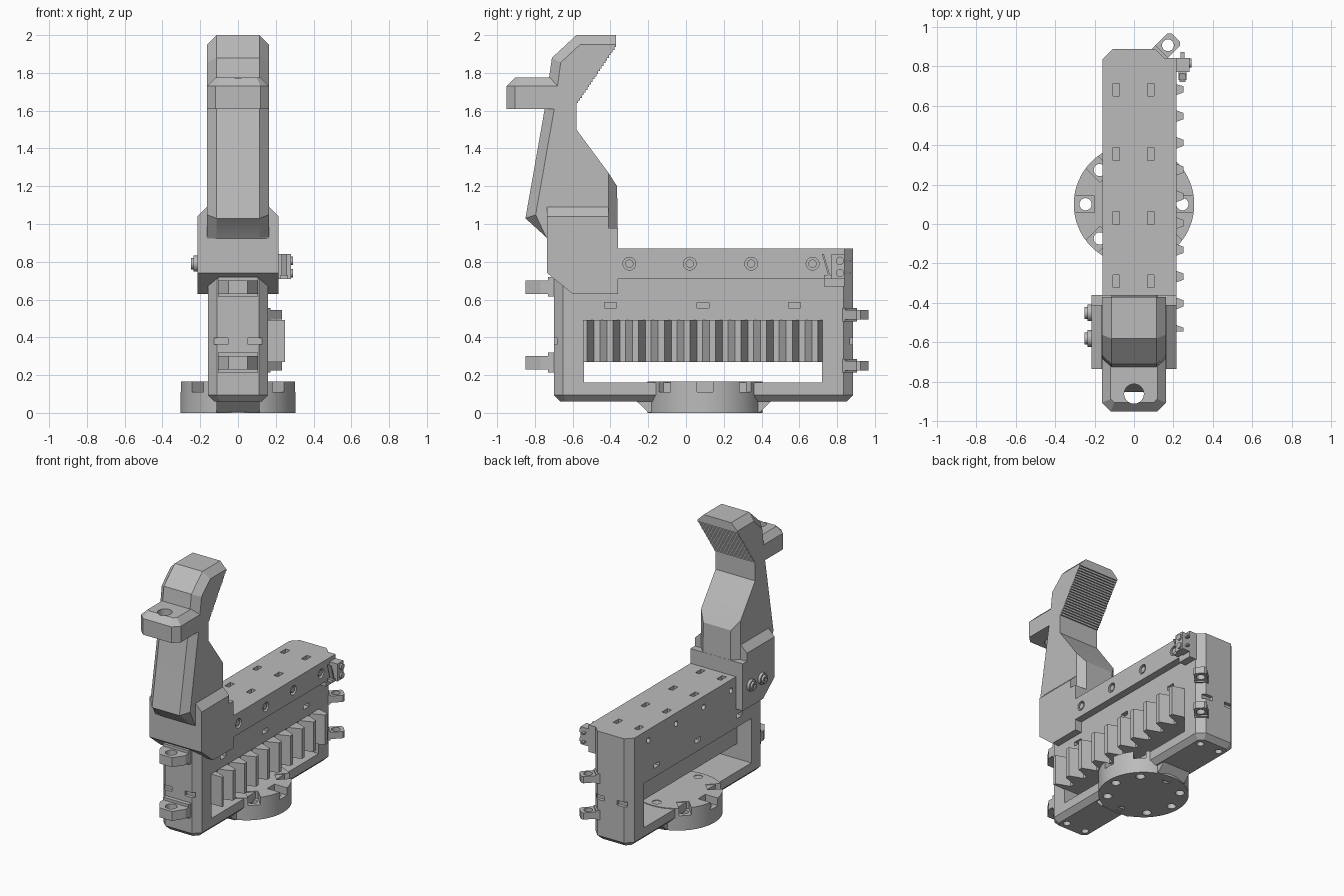
import bpy, bmesh, math
from mathutils import Vector, Matrix

if "Cube" in bpy.data.objects:
    bpy.data.objects.remove(bpy.data.objects["Cube"], do_unlink=True)

grey = bpy.data.materials.new("plain grey")
grey.use_nodes = True
grey.diffuse_color = (0.5, 0.5, 0.5, 1)
grey.node_tree.nodes["Principled BSDF"].inputs["Base Color"].default_value = (0.5, 0.5, 0.5, 1)
parts = []


def prism(name, pts, axis, a, b, rim=(), corners=(), off=0.05, keep=True):
    """Extrude a profile along an axis; chamfer chosen rim segments and corners."""
    def place(p, t):
        return {"x": (t, p[0], p[1]), "y": (p[0], t, p[1]), "z": (p[0], p[1], t)}[axis]
    bm = bmesh.new()
    rings = [[bm.verts.new(place(p, t)) for p in pts] for t in (a, b)]
    n = len(pts)
    for ring in rings:
        bm.faces.new(ring)
    for i in range(n):
        j = (i + 1) % n
        bm.faces.new((rings[0][i], rings[0][j], rings[1][j], rings[1][i]))
    bmesh.ops.recalc_face_normals(bm, faces=bm.faces)
    edges = [bm.edges.get((r[i % n], r[(i + 1) % n])) for r in rings for i in rim]
    edges += [bm.edges.get((rings[0][i], rings[1][i])) for i in corners]
    if edges:
        bmesh.ops.bevel(bm, geom=edges, offset=off, segments=1, affect='EDGES')
    mesh = bpy.data.meshes.new(name)
    bm.to_mesh(mesh)
    bm.free()
    ob = bpy.data.objects.new(name, mesh)
    bpy.context.collection.objects.link(ob)
    mesh.materials.append(grey)
    if keep:
        parts.append(ob)
    return ob


def box(name, x, y, z, **kw):
    return prism(name, [(x[0], y[0]), (x[1], y[0]), (x[1], y[1]), (x[0], y[1])], "z", *z, **kw)


def block(x, y, z, sx, sy, sz):
    return box("cutter", (x - sx / 2, x + sx / 2), (y - sy / 2, y + sy / 2),
               (z - sz / 2, z + sz / 2), keep=False)


def rod(name, u, v, r, axis, a, b, n=24, keep=True):
    pts = [(u + r * math.cos(k * math.tau / n), v + r * math.sin(k * math.tau / n)) for k in range(n)]
    return prism(name, pts, axis, a, b, keep=keep)


def hole(u, v, r, axis, a, b, n=24):
    return rod("cutter", u, v, r, axis, a, b, n, keep=False)


def cut(target, cutters):
    bpy.context.view_layer.objects.active = target
    for c in cutters:
        m = target.modifiers.new("cut", 'BOOLEAN')
        m.operation, m.solver, m.object = 'DIFFERENCE', 'EXACT', c
        bpy.ops.object.modifier_apply(modifier=m.name)
        bpy.data.objects.remove(c, do_unlink=True)


# Main housing with a window through it
body = box("housing", (-0.16, 0.16), (-0.70, 0.885), (0.06, 0.87),
           corners=range(4), off=0.05)
bevel = body.modifiers.new("foot_edges", 'BEVEL')
bevel.width, bevel.segments, bevel.limit_method = 0.035, 1, 'WEIGHT'
weights = body.data.attributes.new("bevel_weight_edge", 'FLOAT', 'EDGE')
for e in body.data.edges:
    low = all(body.data.vertices[v].co.z < 0.07 for v in e.vertices)
    weights.data[e.index].value = 1.0 if low else 0.0
bpy.context.view_layer.objects.active = body
bpy.ops.object.modifier_apply(modifier=bevel.name)

screw_y = (-0.30, 0.02, 0.345, 0.67)
cuts = [block(0, 0.09, 0.325, 0.8, 1.26, 0.33)]
for y in screw_y:
    cuts += [block(x, y + 0.01, 0.87, 0.035, 0.065, 0.08) for x in (-0.09, 0.085)]
    cuts.append(hole(y, 0.79, 0.02, "x", -0.2, -0.12, 16))
for y in (-0.40, 0.09, 0.575):
    cuts += [block(s * 0.16, y, 0.57, 0.08, 0.065, 0.03) for s in (-1, 1)]
for y in (-0.70, 0.885):
    cuts += [block(s * 0.09, y, 0.38, 0.075, 0.05, 0.035) for s in (-1, 1)]
for y in (-0.61, 0.79):
    cuts += [hole(s * 0.08, y, 0.025, "z", 0.0, 0.09, 16) for s in (-1, 1)]
cut(body, cuts)

# Side rail of the lid, with sunk screws
rail = prism("lid_rail", [(-0.37, 0.71), (0.73, 0.71), (0.73, 0.67), (0.84, 0.67),
                          (0.84, 0.87), (-0.37, 0.87)], "x", 0.15, 0.215)
cut(rail, [hole(y, 0.79, 0.034, "x", 0.19, 0.25) for y in screw_y])
for y in screw_y:
    rod("rail_screw", y, 0.79, 0.022, "x", 0.18, 0.21, 16)

# Toothed rack
pitch, tip, flank = 0.1355, 0.016, 0.037
teeth = [(-0.04, -0.545), (0.25, -0.545), (0.25, -0.525), (0.15, -0.488)]
for k in range(9):
    c = -0.402 + pitch * k
    right = min(c + tip + flank, 0.724)
    teeth += [(0.15, c - tip - flank), (0.25, c - tip), (0.25, c + tip), (0.15, right)]
teeth += [(0.15, 0.726), (-0.04, 0.726)]
prism("toothed_rack", teeth, "z", 0.27, 0.492)

# Round mounting flange with bolt holes and open pockets
flange = rod("mounting_flange", 0, 0.1, 0.305, "z", 0, 0.165, 64)
cuts = []
for k in range(8):
    a = k * math.tau / 8
    cuts.append(hole(0.245 * math.cos(a), 0.1 + 0.245 * math.sin(a), 0.031, "z", -0.1, 0.3))
    if k % 4 != 2:
        pocket = block(0.265, 0, 0.16, 0.13, 0.085, 0.1)
        pocket.data.transform(Matrix.Translation((0, 0.1, 0)) @ Matrix.Rotation(a, 4, 'Z'))
        cuts.append(pocket)
cut(flange, cuts)

# Sloped webs that blend the flange into the housing
for name, y0, s in (("front_web", -0.20, -1), ("rear_web", 0.39, 1)):
    prism(name, [(y0 - s * 0.06, 0.003), (y0, 0.003), (y0 + s * 0.07, 0.07), (y0 - s * 0.06, 0.07)],
          "x", -0.115, 0.115)

# Clamp bracket around the front end
prism("clamp_bracket", [(-0.735, 0.74), (-0.60, 0.63), (-0.36, 0.63), (-0.36, 0.98),
                        (-0.41, 0.98), (-0.41, 1.09), (-0.735, 1.09)], "x", -0.215, 0.215, rim=[5])
for y in (-0.45, -0.58):
    screw = rod("bracket_screw", y, 0.79, 0.042, "x", -0.235, -0.21)
    dome = rod("bracket_screw_head", y, 0.79, 0.03, "x", -0.25, -0.23)
    cut(dome, [hole(y, 0.79, 0.016, "x", -0.27, -0.238, 6)])

# Upright grip with a ribbed rear face
grip = [(-0.74, 0.93), (-0.85, 1.03), (-0.748, 1.61), (-0.71, 1.88), (-0.58, 2.0), (-0.37, 2.0)]
top, foot, ribs = Vector((-0.37, 1.95)), Vector((-0.58, 1.64)), 22
step = (foot - top) / ribs
for k in range(ribs):
    p = top + step * k
    grip += [tuple(p), (p.x, p.y + step.y)]
grip += [tuple(foot), (-0.58, 1.50), (-0.41, 1.27), (-0.365, 1.2), (-0.36, 0.9), (-0.70, 0.87)]
prism("grip", grip, "x", -0.163, 0.163, rim=[0, 1, 2, 3, 4, len(grip) - 3])

# Eyelet block at the front of the grip
eyelet = prism("grip_eyelet", [(-0.163, -0.95), (0.163, -0.95), (0.163, -0.66), (-0.163, -0.66)],
               "z", 1.775, 1.61, corners=[0, 1], off=0.045)
bm = bmesh.new()
bm.from_mesh(eyelet.data)
upper = [e for e in bm.edges if all(v.co.z > 1.77 for v in e.verts)
         and not all(v.co.y > -0.67 for v in e.verts)]
bmesh.ops.bevel(bm, geom=upper, offset=0.045, segments=1, affect='EDGES')
bm.to_mesh(eyelet.data)
bm.free()
cut(eyelet, [hole(0, -0.86, 0.05, "z", 1.5, 1.9)])

# Front hinge lugs
for z in (0.23, 0.63):
    lug = prism("front_lug", [(-0.105, -0.69), (-0.105, -0.77), (-0.05, -0.85), (0.05, -0.85),
                              (0.105, -0.77), (0.105, -0.69)], "z", z, z + 0.07)
    cut(lug, [hole(0, -0.785, 0.04, "z", z - 0.1, z + 0.2)])
    box("lug_fillet", (-0.105, 0.105), (-0.73, -0.69), (z - 0.015, z + 0.09))

# Rear corner lugs set at an angle
for z in (0.25, 0.52):
    lug = box("rear_lug", (-0.09, 0.055), (-0.045, 0.045), (z - 0.025, z + 0.025),
              corners=[1, 2], off=0.015)
    cut(lug, [hole(0, 0, 0.03, "z", z - 0.1, z + 0.1)])
    collar = box("lug_collar", (-0.09, -0.045), (-0.045, 0.045), (z - 0.035, z + 0.035))
    for ob in (lug, collar):
        ob.data.transform(Matrix.Translation((0.172, 0.905, 0)) @ Matrix.Rotation(math.pi / 4, 4, 'Z'))

# Small end switch with its lever and screws
box("switch_body", (0.21, 0.28), (0.77, 0.84), (0.71, 0.84))
box("switch_foot", (0.225, 0.265), (0.73, 0.78), (0.71, 0.73))
prism("switch_lever", [(0.72, 0.84), (0.73, 0.84), (0.765, 0.72), (0.755, 0.72)], "x", 0.23, 0.26)
for z in (0.74, 0.805):
    rod("switch_screw", 0.815, z, 0.022, "x", 0.27, 0.292, 16)
    box("switch_pin", (0.235, 0.255), (0.83, 0.87), (z - 0.005, z + 0.005))

# Shading
bpy.ops.object.select_all(action='DESELECT')
for ob in parts:
    ob.select_set(True)
bpy.context.view_layer.objects.active = body
bpy.ops.object.shade_smooth_by_angle(angle=math.radians(25))
